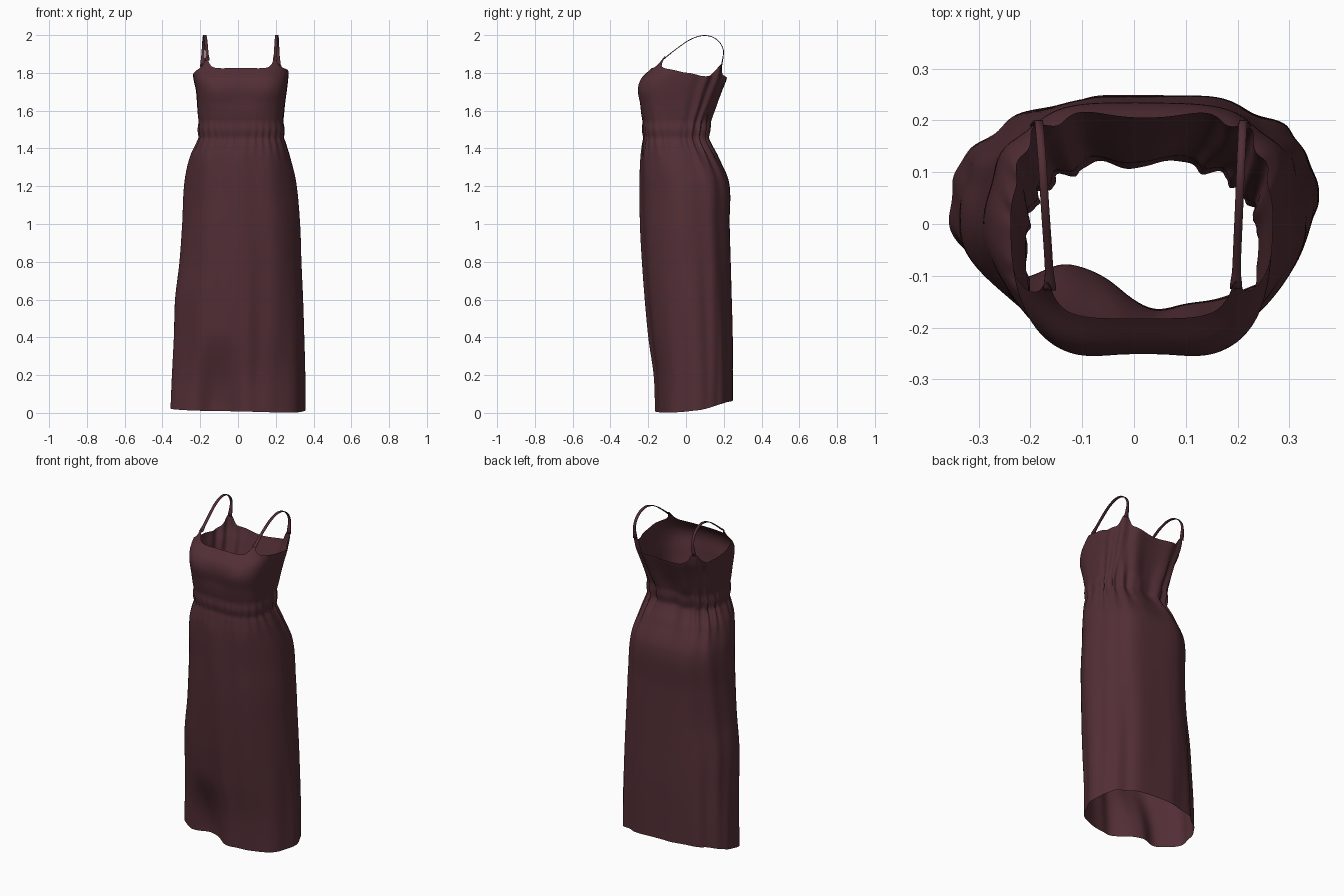
import bpy
import bmesh
from math import sin, cos, pi, exp, radians, degrees

cube = bpy.data.objects.get("Cube")
if cube:
    bpy.data.objects.remove(cube)

SEGMENTS, ROWS = 240, 150

fabric = bpy.data.materials.new("dark maroon fabric")
fabric.use_nodes = True
maroon = (0.085, 0.028, 0.036, 1)
fabric.diffuse_color = maroon
fabric.node_tree.nodes["Principled BSDF"].inputs["Base Color"].default_value = maroon
fabric.node_tree.nodes["Principled BSDF"].inputs["Roughness"].default_value = 0.8

# Height, left edge, right edge, front edge, back edge of the dress
PROFILE = [
    (0.0, -.358, .352, -.165, .25),
    (0.2, -.35, .35, -.17, .25),
    (0.4, -.34, .345, -.195, .25),
    (0.6, -.332, .34, -.215, .245),
    (0.8, -.307, .332, -.23, .24),
    (1.0, -.292, .325, -.24, .235),
    (1.22, -.28, .305, -.242, .232),
    (1.36, -.25, .272, -.238, .17),
    (1.45, -.212, .245, -.228, .123),
    (1.54, -.21, .24, -.232, .13),
    (1.63, -.215, .247, -.25, .16),
    (1.71, -.222, .258, -.267, .192),
    (1.77, -.235, .265, -.245, .215),
    (1.83, -.24, .268, -.18, .222),
    (1.9, -.235, .265, -.13, .225),
]
# Edge heights by angle away from the front centre
NECKLINE = [(0, 1.825), (24, 1.828), (32, 1.85), (38, 1.89), (43, 1.85),
            (52, 1.828), (80, 1.805), (105, 1.78), (120, 1.79), (137, 1.85),
            (150, 1.79), (180, 1.765)]
HEM = [(0, .008), (50, .008), (90, .02), (130, .055), (180, .07)]


def smooth(table, s, column=1):
    """Smooth curve through the rows of a table."""
    s = min(max(s, table[0][0]), table[-1][0])
    i = 0
    while i < len(table) - 2 and s > table[i + 1][0]:
        i += 1

    def slope(k):
        a, b = table[max(k - 1, 0)], table[min(k + 1, len(table) - 1)]
        return (b[column] - a[column]) / (b[0] - a[0])

    p, q = table[i], table[i + 1]
    h = q[0] - p[0]
    u = (s - p[0]) / h
    return ((2 * u**3 - 3 * u**2 + 1) * p[column] + (u**3 - 2 * u**2 + u) * h * slope(i)
            + (3 * u**2 - 2 * u**3) * q[column] + (u**3 - u**2) * h * slope(i + 1))


def blend(low, high, s):
    u = min(max((s - low) / (high - low), 0), 1)
    return u * u * (3 - 2 * u)


def bell(s, centre, width):
    return exp(-((s - centre) / width) ** 2)


def folds(t, z):
    """Outward push of the cloth: gathers, drape and waistband."""
    back = blend(-.2, .7, -cos(t))
    bodice = blend(1.5, 1.62, z)
    skirt = 1 - blend(1.3, 1.48, z)
    wobble = t + .12 * sin(3 * t)
    push = .003 * sin(31 * wobble) * bell(z, 1.45, .08)
    push += .009 * back * sin(17 * wobble + 1) * bell(z, 1.48, .16)
    push += .008 * back * bodice * sin(13 * wobble + z)
    push += skirt * .004 * sin(9 * wobble + 1.5 * z)
    push += skirt * .003 * sin(14 * wobble - 2 * z) * (1 - blend(.2, 1, z))
    push += .004 * bell(z, 1.5, .022) - .004 * bell(z, 1.455, .015) - .002 * bell(z, 1.545, .015)
    # shallow dip between the two sides of the bust
    push -= .016 * bell(z, 1.7, .09) * bell(sin(t), 0, .3) * blend(0, .5, cos(t))
    return push


def surface(t, z):
    """Point on the dress; t runs from the front centre round to the left."""
    left, right, front, back = (smooth(PROFILE, z, c) for c in (1, 2, 3, 4))
    cx, cy = (left + right) / 2, (front + back) / 2
    s, c = sin(t), cos(t)
    if c > 0:
        n = 2.1 + .9 * blend(1.1, 1.6, z)
    else:
        # the skirt is rounder at the back on the right
        n = 2.6 + .4 * blend(1.4, 1.7, z) - .55 * blend(0, .3, -s) * (1 - blend(.6, 1.35, z))
    dx = (right - left) / 2 * abs(s) ** (2 / n) * (1 if s > 0 else -1)
    dy = (front - back) / 2 * abs(c) ** (2 / n) * (1 if c > 0 else -1)
    scale = 1 + folds(t, z) / (dx * dx + dy * dy) ** .5
    # the front of the hem swings inward on the right
    swing = .08 * bell(s, -.3, .26) * blend(0, .4, c) * (1 - blend(.02, .45, z))
    return (cx + dx * scale, cy + dy * scale + swing, z)


def finish(name, bm):
    bmesh.ops.recalc_face_normals(bm, faces=bm.faces)
    mesh = bpy.data.meshes.new(name)
    bm.to_mesh(mesh)
    bm.free()
    mesh.materials.append(fabric)
    obj = bpy.data.objects.new(name, mesh)
    bpy.context.collection.objects.link(obj)
    for face in mesh.polygons:
        face.use_smooth = True
    return obj


# Dress body: one open shell of cloth from hem to neckline
bm = bmesh.new()
grid = []
for i in range(SEGMENTS):
    t = 2 * pi * i / SEGMENTS
    angle = degrees(min(t, 2 * pi - t))
    bottom = smooth(HEM, angle) - .008 * sin(t)
    top = smooth(NECKLINE, angle) + .008 * sin(t) * bell(angle, 80, 30)
    grid.append([bm.verts.new(surface(t, bottom + (top - bottom) * j / ROWS))
                 for j in range(ROWS + 1)])
for i in range(SEGMENTS):
    a, b = grid[i], grid[(i + 1) % SEGMENTS]
    for j in range(ROWS):
        bm.faces.new((a[j], b[j], b[j + 1], a[j + 1]))
finish("dress_body", bm)

# Shoulder straps: thin ribbons arching from the bust to the back
for name, front_angle, back_angle in (("left_strap", 38, 137), ("right_strap", -36, -137)):
    start = surface(radians(front_angle), 1.868)
    end = surface(radians(back_angle), 1.835)
    path = [(0, start[1], start[2]), (.3, -.04, 1.935), (.5, .03, 1.98),
            (.65, .1, 1.998), (.8, .165, 1.975), (.9, .198, 1.92), (1, end[1], end[2])]
    bm = bmesh.new()
    rows = []
    for k in range(41):
        u = k / 40
        x = start[0] + (end[0] - start[0]) * u ** 1.5
        half = .008 + .004 * bell(u, 0, .08) + .005 * bell(u, 1, .05)
        y, z = smooth(path, u, 1), smooth(path, u, 2)
        rows.append([bm.verts.new((x + d * half, y, z)) for d in (-1, 1)])
    for a, b in zip(rows, rows[1:]):
        bm.faces.new((a[0], a[1], b[1], b[0]))
    strap = finish(name, bm)
    thickness = strap.modifiers.new("thickness", "SOLIDIFY")
    thickness.thickness = .004
    thickness.offset = 0
